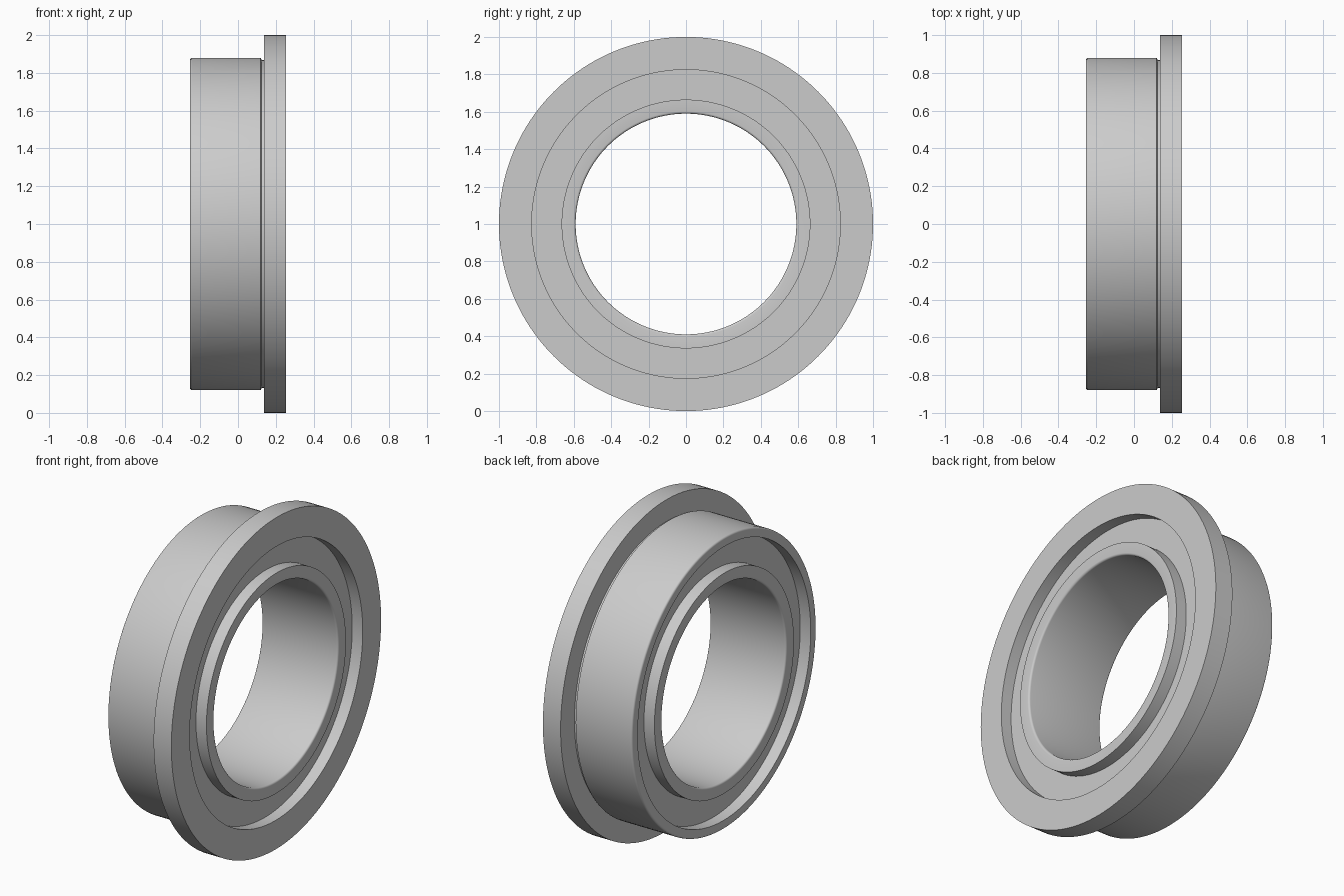
import bpy, bmesh
from math import pi, sin, cos
from mathutils import Vector, Matrix

SEGMENTS = 160
HALF_WIDTH = 0.255
AXIS_HEIGHT = 1.0
FILLET = 0.012

cube = bpy.data.objects.get("Cube")
if cube:
    bpy.data.objects.remove(cube, do_unlink=True)

steel = bpy.data.materials.new("grey_steel")
steel.use_nodes = True
steel.diffuse_color = (0.6, 0.6, 0.6, 1)
steel.node_tree.nodes["Principled BSDF"].inputs["Base Color"].default_value = (0.6, 0.6, 0.6, 1)


def fillet(x, r, start, steps=4):
    """Quarter-round profile points centred on (x, r), sweeping 90 degrees."""
    angles = [start + pi / 2 * i / steps for i in range(steps + 1)]
    return [(x + FILLET * cos(a), r + FILLET * sin(a)) for a in angles]


def lathe(name, profile):
    """Revolve a closed (x, radius) profile around the x axis."""
    bm = bmesh.new()
    verts = [bm.verts.new((x, 0, r)) for x, r in profile]
    edges = [bm.edges.new((a, b)) for a, b in zip(verts, verts[1:] + verts[:1])]
    bmesh.ops.spin(bm, geom=verts + edges, cent=(0, 0, 0), axis=(1, 0, 0),
                   angle=2 * pi, steps=SEGMENTS, use_merge=True)
    bmesh.ops.remove_doubles(bm, verts=bm.verts, dist=1e-5)
    bmesh.ops.recalc_face_normals(bm, faces=bm.faces)
    bm.transform(Matrix.Translation(Vector((0, 0, AXIS_HEIGHT))))
    mesh = bpy.data.meshes.new(name)
    bm.to_mesh(mesh)
    bm.free()
    mesh.materials.append(steel)
    obj = bpy.data.objects.new(name, mesh)
    bpy.context.collection.objects.link(obj)
    bpy.ops.object.select_all(action="DESELECT")
    obj.select_set(True)
    bpy.context.view_layer.objects.active = obj
    bpy.ops.object.shade_smooth_by_angle(angle=pi / 6)


# Outer ring with rounded free end, relief groove and flange
BARREL, FLANGE, OUTER_BORE = 0.88, 1.0, 0.825
rounded_end = fillet(-HALF_WIDTH + FILLET, BARREL - FILLET, pi / 2)
lathe("outer_ring", [(-HALF_WIDTH, OUTER_BORE)] + rounded_end[::-1] + [
    (0.12, BARREL), (0.125, 0.868), (0.137, 0.868), (0.137, FLANGE),
    (HALF_WIDTH, FLANGE), (HALF_WIDTH, OUTER_BORE)])

# Inner ring with both bore edges rounded
BORE, INNER_RIM = 0.59, 0.665
left_round = fillet(-HALF_WIDTH + FILLET, BORE + FILLET, pi)
right_round = fillet(HALF_WIDTH - FILLET, BORE + FILLET, 3 * pi / 2)
lathe("inner_ring", left_round + right_round + [
    (HALF_WIDTH, INNER_RIM), (-HALF_WIDTH, INNER_RIM)])

# Recessed shields closing the gap between the rings on each side
for side, name in ((1, "left_shield"), (-1, "right_shield")):
    lathe(name, [(side * x, r) for x, r in (
        (0.185, INNER_RIM - 0.005), (0.185, OUTER_BORE + 0.005),
        (0.155, OUTER_BORE + 0.005), (0.155, INNER_RIM - 0.005))])
